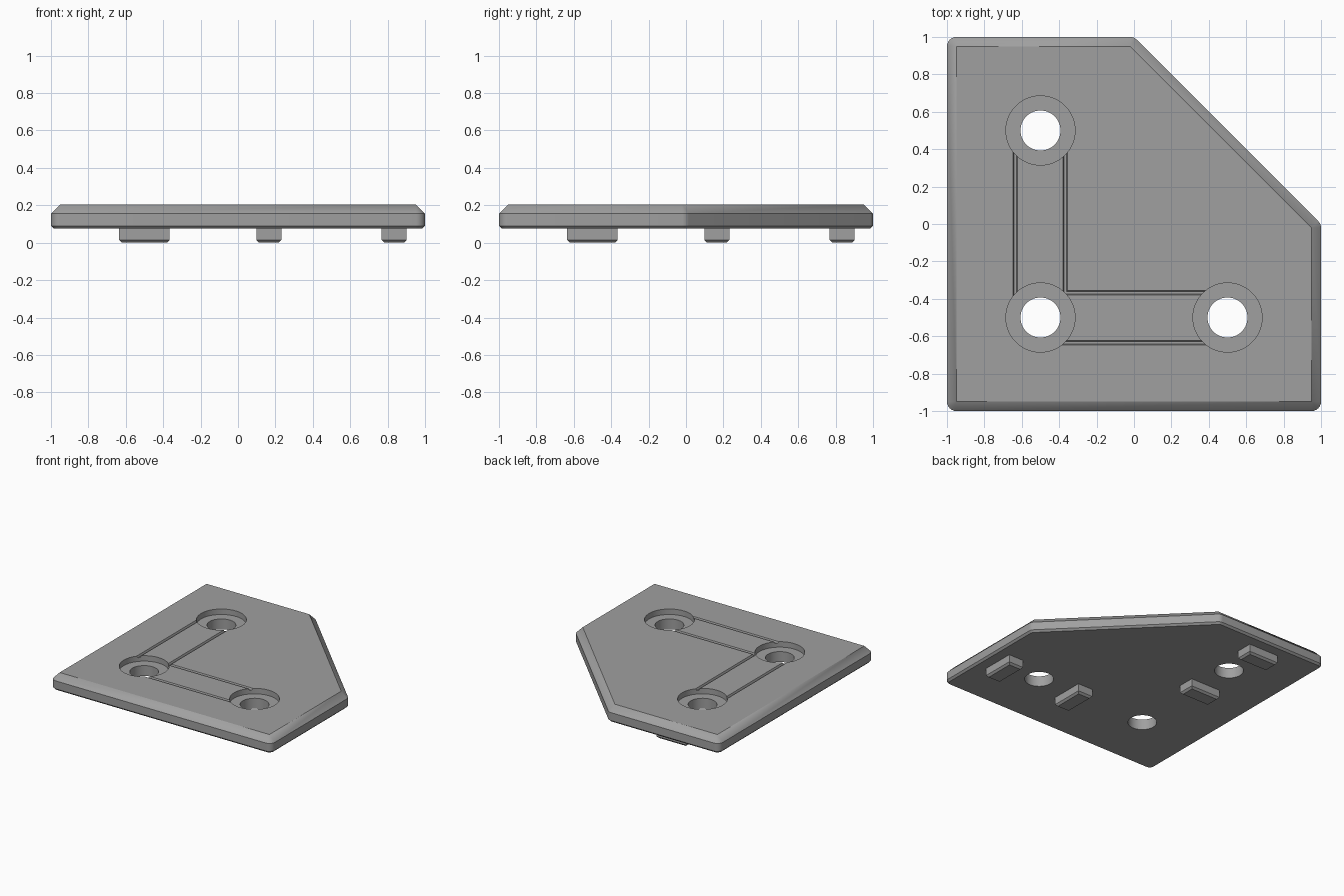
import bpy, bmesh, math
from mathutils import Vector

if "Cube" in bpy.data.objects:
    bpy.data.objects.remove(bpy.data.objects["Cube"])

Z0, Z1 = 0.075, 0.205            # underside and top of the plate
grey = bpy.data.materials.new("grey_plastic")
grey.diffuse_color = (0.35, 0.35, 0.35, 1)
grey.use_nodes = True
grey.node_tree.nodes["Principled BSDF"].inputs["Base Color"].default_value = grey.diffuse_color


def rounded(corners, inset, radius, steps=6):
    """Convex counter-clockwise outline moved inward by inset, corners rounded."""
    pts, n = [], len(corners)
    for i in range(n):
        p = Vector(corners[i])
        a = (p - Vector(corners[i - 1])).normalized()
        b = (Vector(corners[(i + 1) % n]) - p).normalized()
        na, nb = Vector((a.y, -a.x)), Vector((b.y, -b.x))
        off = (na + nb) / (1 + na.dot(nb))
        centre = p - off * (inset + radius)
        start, turn = math.atan2(na.y, na.x), na.angle(nb)
        for k in range(steps + 1):
            t = start + turn * k / steps
            pts.append(centre + Vector((math.cos(t), math.sin(t))) * radius)
    return pts


def loft(name, rings, cap_top=True):
    """Skin between (outline, z) rings, from bottom to top."""
    bm = bmesh.new()
    loops = [[bm.verts.new((p[0], p[1], z)) for p in pts] for pts, z in rings]
    n = len(loops[0])
    for lo, hi in zip(loops, loops[1:]):
        for i in range(n):
            j = (i + 1) % n
            bm.faces.new((lo[i], lo[j], hi[j], hi[i]))
    bm.faces.new(loops[0][::-1])
    if cap_top:
        bm.faces.new(loops[-1])
    bmesh.ops.remove_doubles(bm, verts=bm.verts, dist=1e-5)
    bmesh.ops.dissolve_degenerate(bm, edges=bm.edges, dist=1e-5)
    me = bpy.data.meshes.new(name)
    bm.to_mesh(me)
    bm.free()
    me.materials.append(grey)
    ob = bpy.data.objects.new(name, me)
    bpy.context.collection.objects.link(ob)
    return ob


def circle(x, y, r, n=64):
    return [(x + r * math.cos(math.tau * i / n), y + r * math.sin(math.tau * i / n))
            for i in range(n)]


def rect(x0, x1, y0, y1):
    return [(x0, y0), (x1, y0), (x1, y1), (x0, y1)]


def cut(target, cutter):
    cutter.hide_render = True
    mod = target.modifiers.new("cut", 'BOOLEAN')
    mod.operation, mod.solver, mod.object = 'DIFFERENCE', 'EXACT', cutter
    bpy.context.view_layer.objects.active = target
    bpy.ops.object.modifier_apply(modifier=mod.name)
    bpy.data.objects.remove(cutter)


def smooth(ob):
    bpy.ops.object.select_all(action='DESELECT')
    ob.select_set(True)
    bpy.context.view_layer.objects.active = ob
    bpy.ops.object.shade_smooth_by_angle(angle=math.radians(25))


# Corner plate with one clipped corner, wide top bevel and small bottom bevel
outline = [(-1, -1), (1, -1), (1, 0), (0, 1), (-1, 1)]
plate = loft("corner_plate", [
    (rounded(outline, 0.015, 0.035), Z0),
    (rounded(outline, 0, 0.05), Z0 + 0.015),
    (rounded(outline, 0, 0.05), Z1 - 0.05),
    (rounded(outline, 0.05, 0), Z1)])

# Counterbored screw holes: wide recess above a through hole
for x, y in ((-0.5, -0.5), (0.5, -0.5), (-0.5, 0.5)):
    cut(plate, loft("screw_hole", [
        (circle(x, y, 0.107), Z0 - 0.05), (circle(x, y, 0.107), Z1 - 0.045),
        (circle(x, y, 0.185), Z1 - 0.045), (circle(x, y, 0.185), Z1 + 0.05)]))

# Paired tapered grooves joining the holes along both arms
for c, start in ((-0.635, -0.45), (-0.368, -0.368)):
    for along_x in (True, False):
        rings = []
        for half, z in ((0.006, Z1 - 0.015), (0.0125, Z1), (0.0125, Z1 + 0.02)):
            a, b = (start - half, 0.42), (c - half, c + half)
            rings.append((rect(*a, *b) if along_x else rect(*b, *a), z))
        cut(plate, loft("groove", rings))
smooth(plate)

# Locating pegs under each arm, set across it, with bevelled ends
for t in (0.165, 0.835):
    for label, cx, cy, hx, hy in (("side", t, -0.5, 0.067, 0.135),
                                  ("back", -0.5, t, 0.135, 0.067)):
        rings = [(rect(cx - hx + b, cx + hx - b, cy - hy + b, cy + hy - b), z)
                 for b, z in ((0.015, 0), (0, 0.015), (0, Z0))]
        loft(label + "_arm_peg", rings, cap_top=False)
